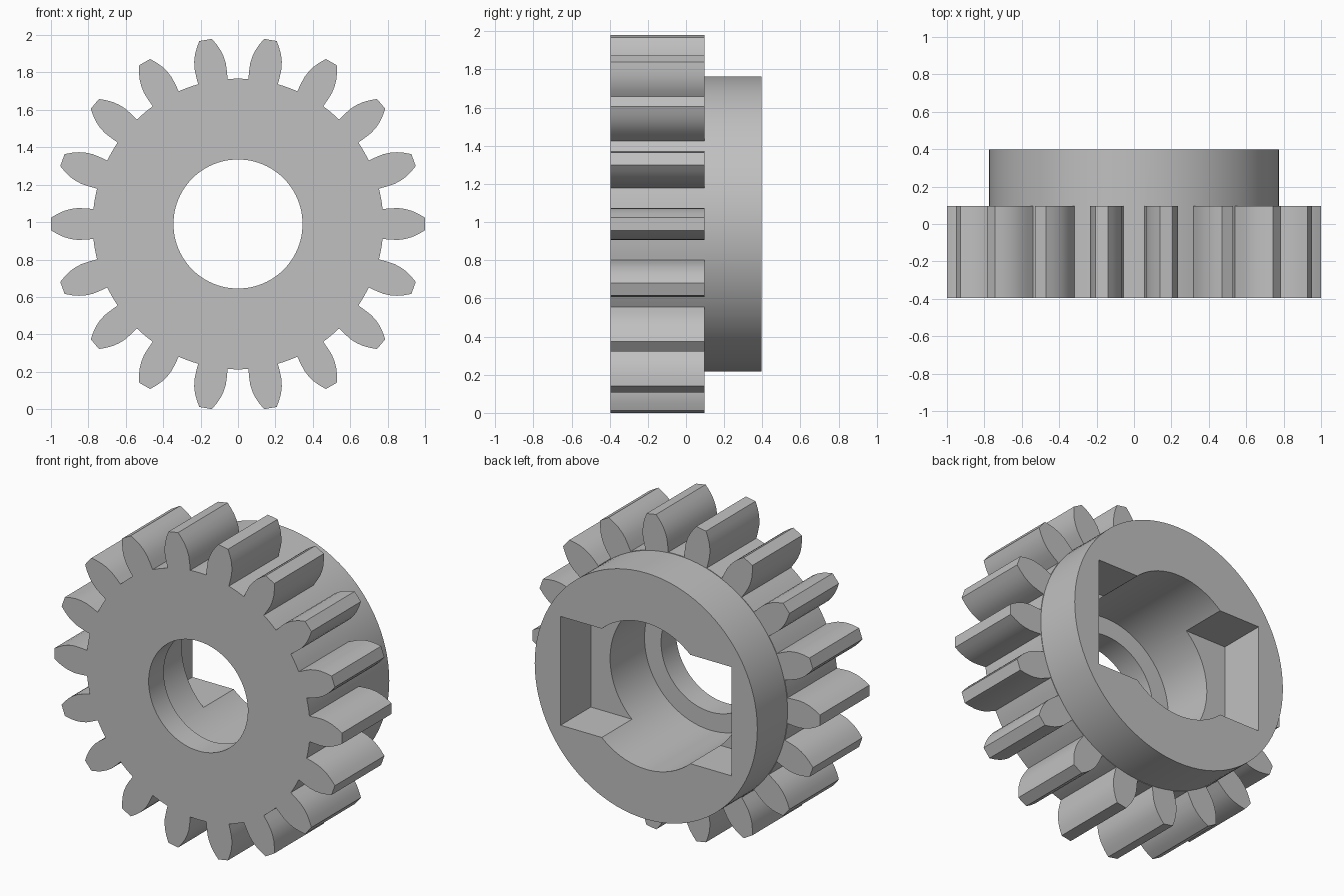
import bpy, bmesh
from math import pi, sin, cos, radians

cube = bpy.data.objects.get("Cube")
if cube:
    bpy.data.objects.remove(cube, do_unlink=True)

TEETH = 18
CENTRE_Z = 0.99
FRONT, STEP, SHOULDER, BACK = -0.395, -0.245, 0.097, 0.397
ROOT_R, HUB_R, BORE_R, COUNTERBORE_R = 0.777, 0.774, 0.345, 0.46
SLOT_X, SLOT_Z = 0.594, 0.342

steel = bpy.data.materials.new("grey_metal")
steel.use_nodes = True
grey = (0.53, 0.53, 0.53, 1)
steel.diffuse_color = grey
steel.node_tree.nodes["Principled BSDF"].inputs["Base Color"].default_value = grey


def prism(name, outline, y0, y1):
    """Extrude an (x, z) outline along y."""
    bm = bmesh.new()
    face = bm.faces.new([bm.verts.new((x, y0, z + CENTRE_Z)) for x, z in outline])
    ext = bmesh.ops.extrude_face_region(bm, geom=[face])
    new = [v for v in ext["geom"] if isinstance(v, bmesh.types.BMVert)]
    bmesh.ops.translate(bm, verts=new, vec=(0, y1 - y0, 0))
    bmesh.ops.recalc_face_normals(bm, faces=bm.faces)
    mesh = bpy.data.meshes.new(name)
    bm.to_mesh(mesh)
    bm.free()
    mesh.materials.append(steel)
    obj = bpy.data.objects.new(name, mesh)
    bpy.context.collection.objects.link(obj)
    return obj


def circle(radius, n=96):
    return [(radius * cos(2 * pi * i / n), radius * sin(2 * pi * i / n)) for i in range(n)]


def combine(target, tool, operation):
    """Apply a boolean and remove the tool."""
    mod = target.modifiers.new(operation, 'BOOLEAN')
    mod.operation, mod.object, mod.solver = operation, tool, 'EXACT'
    bpy.context.view_layer.objects.active = target
    bpy.ops.object.modifier_apply(modifier=mod.name)
    bpy.data.objects.remove(tool, do_unlink=True)


# Tooth flank: distance from the axis, half width
flank = [(0.773, 0.080), (0.815, 0.0835), (0.858, 0.085), (0.895, 0.080),
         (0.93, 0.070), (0.965, 0.054), (0.999, 0.034)]
tooth = [(u, -v) for u, v in flank] + [(u, v) for u, v in reversed(flank)]

# Gear outline: teeth joined by short root arcs
outline = []
for i in range(TEETH):
    a = 2 * pi * i / TEETH
    outline += [(u * cos(a) - v * sin(a), u * sin(a) + v * cos(a)) for u, v in tooth]
    for k in (-2, 0, 2):
        b = a + pi / TEETH + radians(k)
        outline.append((ROOT_R * cos(b), ROOT_R * sin(b)))

gear = prism("spur_gear", outline, FRONT, SHOULDER)

# Plain hub at the back
combine(gear, prism("hub", circle(HUB_R), 0.0, BACK), 'UNION')

# Through bore, wider counterbore and the two drive slots
slot = [(-SLOT_X, -SLOT_Z), (SLOT_X, -SLOT_Z), (SLOT_X, SLOT_Z), (-SLOT_X, SLOT_Z)]
combine(gear, prism("bore_cutter", circle(BORE_R), -1, 1), 'DIFFERENCE')
combine(gear, prism("counterbore_cutter", circle(COUNTERBORE_R), STEP, 1), 'DIFFERENCE')
combine(gear, prism("slot_cutter", slot, SHOULDER, 1), 'DIFFERENCE')

# Smooth the curved walls, keep the edges crisp
bpy.ops.object.select_all(action='DESELECT')
gear.select_set(True)
bpy.context.view_layer.objects.active = gear
bpy.ops.object.shade_smooth_by_angle(angle=radians(30))
